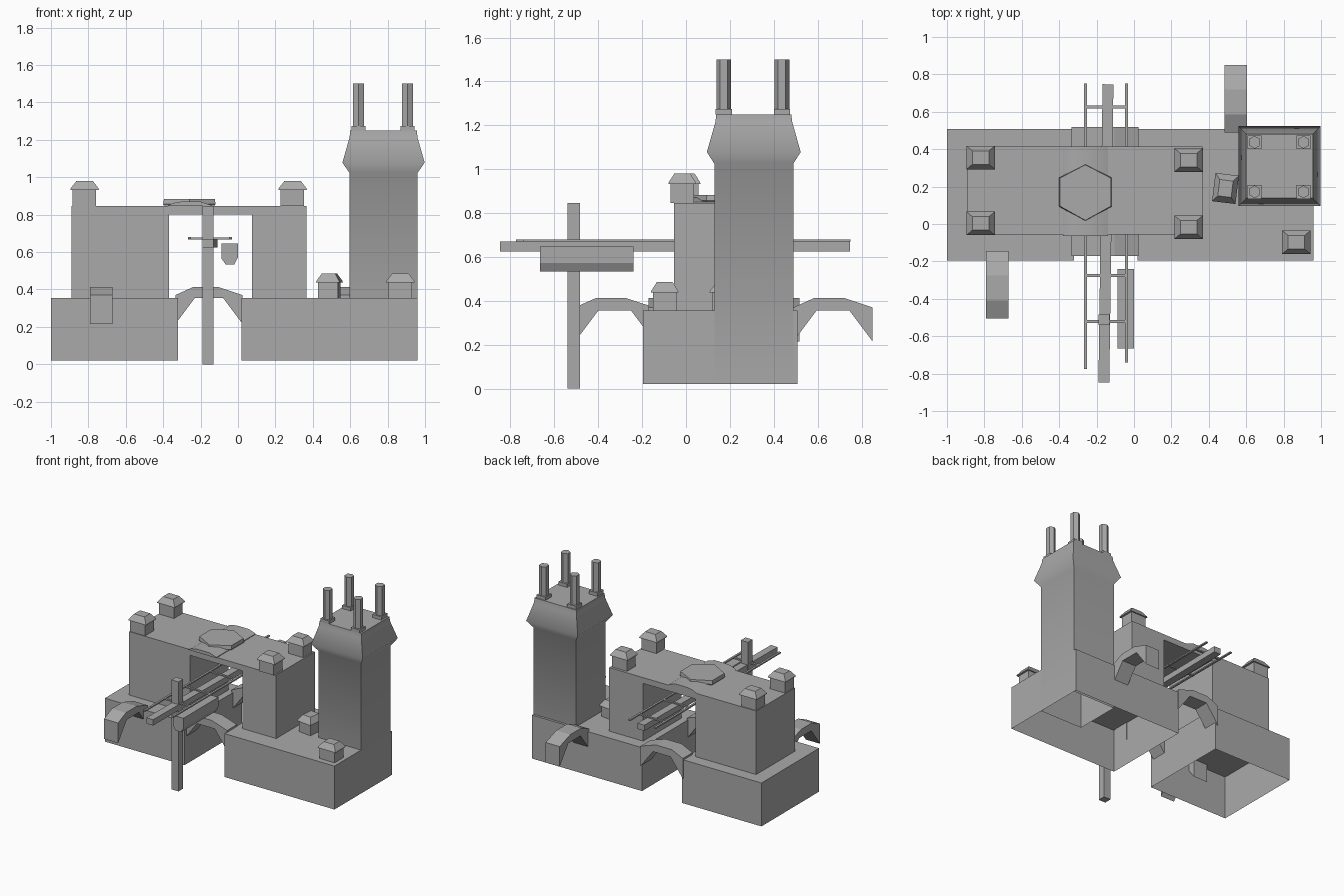
import bpy, bmesh, math
from mathutils import Matrix

cube = bpy.data.objects.get("Cube")
if cube:
    bpy.data.objects.remove(cube, do_unlink=True)

stone = bpy.data.materials.new("grey_stone")
stone.use_nodes = True
stone.diffuse_color = (0.4, 0.4, 0.4, 1)
bsdf = next(n for n in stone.node_tree.nodes if n.type == 'BSDF_PRINCIPLED')
bsdf.inputs["Base Color"].default_value = (0.4, 0.4, 0.4, 1)
bsdf.inputs["Roughness"].default_value = 0.8


def loft(name, rings, bottom=True, smooth=None):
    """Skin a stack of equal-length point rings and cap the ends."""
    bm = bmesh.new()
    loops = [[bm.verts.new(p) for p in ring] for ring in rings]
    n = len(loops[0])
    for a, b in zip(loops, loops[1:]):
        for i in range(n):
            j = (i + 1) % n
            bm.faces.new((a[i], a[j], b[j], b[i]))
    bm.faces.new(loops[-1])
    base = bm.faces.new(loops[0][::-1])
    bmesh.ops.recalc_face_normals(bm, faces=bm.faces)
    if not bottom:
        bmesh.ops.delete(bm, geom=[base], context='FACES_ONLY')
    me = bpy.data.meshes.new(name)
    bm.to_mesh(me)
    bm.free()
    me.materials.append(stone)
    if smooth:
        me.shade_smooth()
        me.set_sharp_from_angle(angle=math.radians(smooth))
    ob = bpy.data.objects.new(name, me)
    bpy.context.collection.objects.link(ob)
    return ob


def rect(x0, x1, y0, y1, z):
    return [(x0, y0, z), (x1, y0, z), (x1, y1, z), (x0, y1, z)]


def box(name, x0, x1, y0, y1, z0, z1, bottom=True):
    return loft(name, [rect(x0, x1, y0, y1, z) for z in (z0, z1)], bottom)


def extrude_y(name, profile, y0, y1, smooth=None):
    """Extrude an x-z profile along y."""
    return loft(name, [[(x, y, z) for x, z in profile] for y in (y0, y1)], smooth=smooth)


def turn(ob, x, y, angle):
    """Rotate a part built around the origin, then place it."""
    ob.data.transform(Matrix.Translation((x, y, 0)) @ Matrix.Rotation(math.radians(angle), 4, 'Z'))


# Hollow plinths on either side of the passage
box("right_plinth", -1, -0.32, -0.195, 0.508, 0.02, 0.355, False)
box("left_plinth", 0.02, 0.96, -0.195, 0.508, 0.02, 0.355, False)

# Gatehouse with a tall rectangular opening
gate = [(-0.89, 0.355), (-0.37, 0.355), (-0.37, 0.8), (0.075, 0.8),
        (0.075, 0.355), (0.365, 0.355), (0.365, 0.845), (-0.89, 0.845)]
extrude_y("gatehouse", gate, -0.055, 0.415)

# Low curved ridge and hexagonal slab over the opening
ridge = [(-0.38, 0.845), (-0.35, 0.862), (-0.3, 0.87), (-0.2, 0.87), (-0.14, 0.85), (-0.14, 0.845)]
extrude_y("roof_ridge", ridge, -0.065, 0.415, 60)


def slab_ring(s, z):
    pts = [(0, 0.153), (-0.14, 0.08), (-0.14, -0.075), (0, -0.153), (0.14, -0.075), (0.14, 0.08)]
    return [(-0.26 + x * s, 0.168 + y * s, z) for x, y in pts]


loft("roof_slab", [slab_ring(0.97, 0.85), slab_ring(1, 0.856), slab_ring(0.97, 0.883)])


# Turrets with overhanging hipped caps
def turret(name, x, y, z, angle=0):
    turn(box(name + "_body", -0.065, 0.062, -0.053, 0.053, z, z + 0.09), x, y, angle)
    cap = [rect(-w, w, -d, d, z + h) for w, d, h in ((0.076, 0.063, 0.088), (0.074, 0.061, 0.096),
                                                   (0.044, 0.036, 0.135))]
    turn(loft(name + "_cap", cap), x, y, angle)


for i, (x, y) in enumerate([(-0.82, 0.355), (-0.82, 0.003), (0.292, 0.342), (0.292, -0.017)]):
    turret(f"gate_turret_{i + 1}", x, y, 0.845)
turret("corner_turret", 0.868, -0.097, 0.35)
turret("turned_turret", 0.489, 0.19, 0.35, 83)

# Tall tower with a flared collar
tower = [(0.183, 0.18, 0.02), (0.183, 0.18, 1.025), (0.22, 0.214, 1.078),
         (0.181, 0.175, 1.215), (0.179, 0.171, 1.25)]
loft("tower", [rect(0.778 - w, 0.778 + w, 0.309 - d, 0.309 + d, z) for w, d, z in tower], False, 65)

# Four hexagonal chimneys on square feet
for i, x in enumerate((0.645, 0.906)):
    for j, y in enumerate((0.172, 0.437)):
        box(f"chimney_foot_{i}{j}", x - 0.037, x + 0.037, y - 0.037, y + 0.037, 1.25, 1.275)
        hexagon = [(x + 0.034 * math.sin(k * math.pi / 3), y + 0.034 * math.cos(k * math.pi / 3))
                   for k in range(6)]
        loft(f"chimney_{i}{j}", [[(a, b, z) for a, b in hexagon] for z in (1.275, 1.5)])


# Arched buttresses, all from one profile
def arch(name, x, y, angle=0):
    outer = [(-0.18, 0.37), (-0.085, 0.413), (0.05, 0.413), (0.18, 0.37)]
    inner = [(0.18, 0.215), (0.075, 0.355), (-0.075, 0.355), (-0.18, 0.215)]
    turn(extrude_y(name, outer + inner, -0.06, 0.06), x, y, angle)


arch("front_passage_arch", -0.155, -0.11)
arch("back_passage_arch", -0.155, 0.458)
arch("front_side_arch", -0.73, -0.325, 90)
arch("back_side_arch", 0.543, 0.67, 90)

# Long beam on a post, running through the gate
turn(box("long_beam", -0.029, 0.029, -0.797, 0.797, 0.625, 0.67), -0.15, -0.05, -0.8)
box("beam_post", -0.19, -0.13, -0.54, -0.483, 0, 0.845)

# Thin rails and cross ties on the beam
box("right_rail", -0.268, -0.252, -0.775, 0.75, 0.67, 0.68)
box("left_rail", -0.048, -0.032, -0.74, 0.75, 0.67, 0.68)
for i, y in enumerate((-0.52, -0.275, 0.03, 0.33, 0.625)):
    box(f"cross_tie_{i + 1}", -0.268, -0.032, y - 0.008, y + 0.008, 0.668, 0.678)

# Hanging log with chamfered underside
log = [(-0.088, 0.647), (-0.088, 0.565), (-0.066, 0.534), (-0.02, 0.534), (0, 0.572), (0, 0.647)]
extrude_y("hanging_log", log, -0.665, -0.24)
